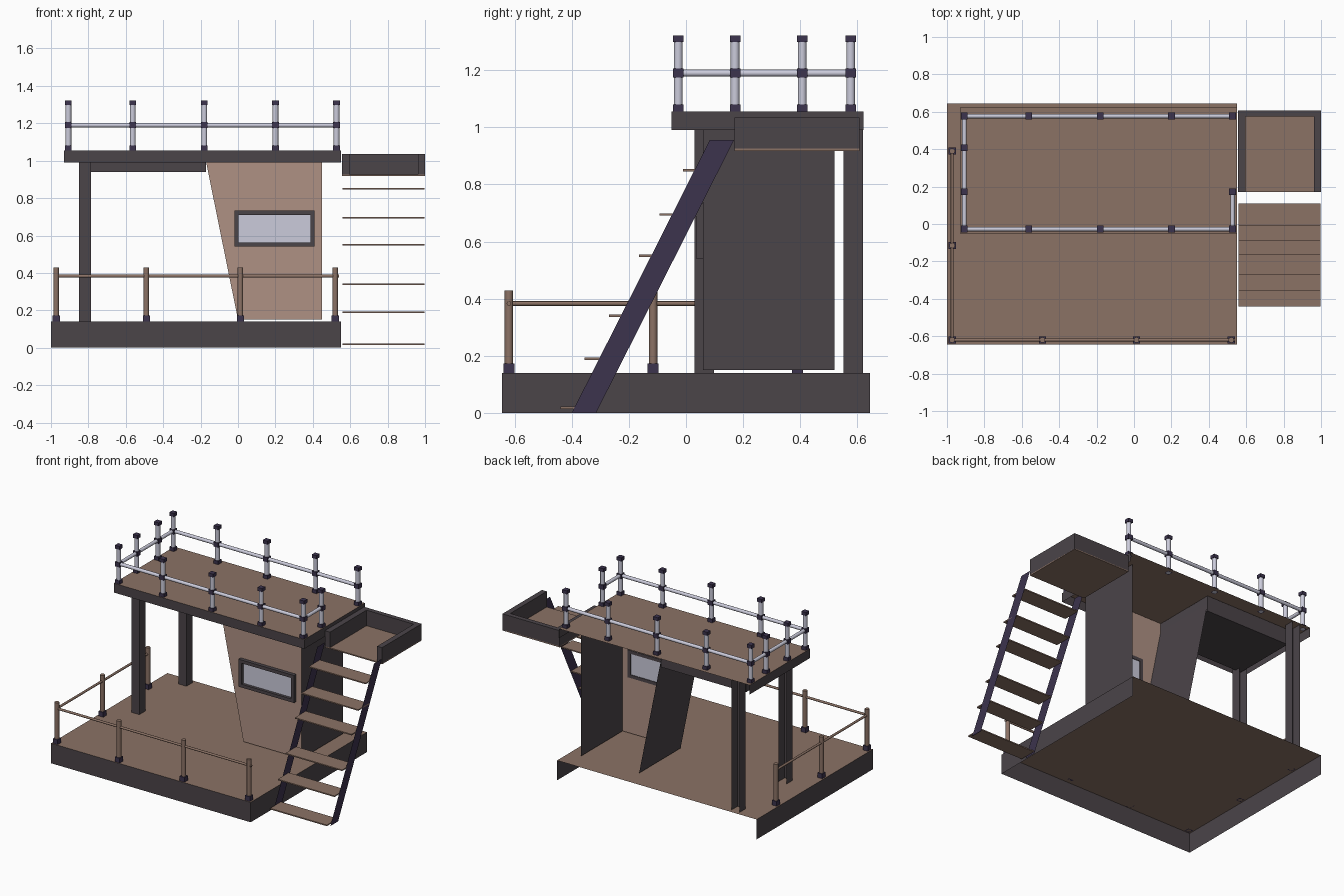
import bpy, bmesh
from mathutils import Vector, Matrix

cube = bpy.data.objects.get("Cube")
if cube:
    bpy.data.objects.remove(cube, do_unlink=True)


def material(name, color):
    m = bpy.data.materials.new(name)
    m.use_nodes = True
    m.diffuse_color = (*color, 1)
    bsdf = next(n for n in m.node_tree.nodes if n.type == 'BSDF_PRINCIPLED')
    bsdf.inputs["Base Color"].default_value = (*color, 1)
    return m


BROWN = material("brown deck", (0.26, 0.168, 0.13))
TAN = material("tan wall", (0.43, 0.285, 0.23))
DARK = material("dark charcoal", (0.07, 0.058, 0.066))
PURPLE = material("dark purple", (0.045, 0.033, 0.075))
METAL = material("pale metal", (0.6, 0.6, 0.71))


def finish(name, bm, *mats):
    me = bpy.data.meshes.new(name)
    bm.to_mesh(me)
    bm.free()
    for m in mats:
        me.materials.append(m)
    ob = bpy.data.objects.new(name, me)
    bpy.context.collection.objects.link(ob)
    return ob


def add_box(bm, lo, hi, skip=()):
    """Box between two corners; skip lists outward directions left open."""
    lo, hi = Vector(lo), Vector(hi)
    mat = Matrix.Translation((lo + hi) / 2) @ Matrix.Diagonal((*(hi - lo), 1))
    verts = bmesh.ops.create_cube(bm, size=1, matrix=mat)["verts"]
    faces = {f for v in verts for f in v.link_faces}
    for f in faces:
        f.normal_update()
    gone = [f for f in faces if any(f.normal.dot(Vector(d)) > 0.9 for d in skip)]
    if gone:
        bmesh.ops.delete(bm, geom=gone, context='FACES')


def box(name, lo, hi, mat, skip=()):
    bm = bmesh.new()
    add_box(bm, lo, hi, skip)
    return finish(name, bm, mat)


def panel(name, points, mat):
    bm = bmesh.new()
    bm.faces.new([bm.verts.new(p) for p in points])
    return finish(name, bm, mat)


def rod(name, a, b, radius, mat, sides=12):
    a, b = Vector(a), Vector(b)
    bm = bmesh.new()
    rot = (b - a).to_track_quat('Z', 'Y').to_matrix().to_4x4()
    bmesh.ops.create_cone(bm, cap_ends=True, segments=sides, radius1=radius, radius2=radius,
                          depth=(b - a).length, matrix=Matrix.Translation((a + b) / 2) @ rot)
    for f in bm.faces:
        f.smooth = len(f.verts) == 4
    return finish(name, bm, mat)


def block(name, x, y, z0, z1, half, mat):
    return box(name, (x - half, y - half, z0), (x + half, y + half, z1), mat)


UP, DOWN, BACK, FRONT = (0, 0, 1), (0, 0, -1), (0, 1, 0), (0, -1, 0)


def deck(name, lo, hi):
    """Deck with a brown top and dark skirts, open below and behind."""
    bm = bmesh.new()
    add_box(bm, lo, hi, (DOWN, BACK))
    for f in bm.faces:
        f.normal_update()
        f.material_index = 0 if f.normal.z > 0.5 else 1
    return finish(name, bm, BROWN, DARK)


deck("lower_deck", (-1, -0.645, 0), (0.55, 0.645, 0.14))
deck("upper_deck", (-0.93, -0.05, 0.99), (0.55, 0.622, 1.055))

# Roof supports: channels open at the back
for name, y in (("front_support", 0.03), ("back_support", 0.552)):
    box(name, (-0.85, y, 0.14), (-0.787, y + 0.068, 1.05), DARK, (BACK, UP, DOWN))
box("soffit", (-0.83, 0.06, 0.94), (-0.17, 0.52, 1.05), DARK)

# Cabin: tan front around a window, dark side walls, open back
CY, CB = 0.06, 0.52
outer = [(0, 0.15), (0.45, 0.15), (0.45, 1.05), (-0.182, 1.05)]
hole = [(0, 0.56), (0.4, 0.56), (0.4, 0.715), (0, 0.715)]
bm = bmesh.new()
ring_out = [bm.verts.new((x, CY, z)) for x, z in outer]
ring_in = [bm.verts.new((x, CY, z)) for x, z in hole]
for i in range(4):
    j = (i + 1) % 4
    bm.faces.new((ring_out[i], ring_out[j], ring_in[j], ring_in[i]))
finish("cabin_front", bm, TAN)
for name, bottom, top in (("cabin_left_wall", 0.45, 0.45), ("cabin_right_wall", 0, -0.182)):
    panel(name, [(bottom, CY, 0.15), (bottom, CB, 0.15), (top, CB, 1.05), (top, CY, 1.05)], DARK)

# Window
bm = bmesh.new()
for lo, hi in (((-0.02, 0.54), (0.41, 0.563)), ((-0.02, 0.71), (0.41, 0.733)),
               ((-0.02, 0.563), (0.003, 0.71)), ((0.387, 0.563), (0.41, 0.71))):
    add_box(bm, (lo[0], 0.035, lo[1]), (hi[0], 0.064, hi[1]))
finish("window_frame", bm, DARK)
box("window_pane", (0, 0.055, 0.56), (0.39, 0.06, 0.713), METAL)

# Side landing with three walls, open at the front
box("landing_floor", (0.555, 0.17, 0.918), (1, 0.608, 0.926), BROWN)
bm = bmesh.new()
add_box(bm, (0.555, 0.17, 0.92), (0.595, 0.608, 1.035))
add_box(bm, (0.962, 0.17, 0.92), (1, 0.608, 1.035))
add_box(bm, (0.595, 0.575, 0.92), (0.962, 0.608, 1.035))
finish("landing_walls", bm, DARK)

# Stairs
for name, x in (("stringer_inner", 0.558), ("stringer_outer", 0.998)):
    panel(name, [(x, -0.4, 0), (x, -0.315, 0), (x, 0.168, 0.955), (x, 0.083, 0.955)], PURPLE)
for z, y in ((0.018, -0.44), (0.19, -0.355), (0.34, -0.27),
             (0.55, -0.165), (0.695, -0.092), (0.85, -0.01)):
    box("stair_tread", (0.558, y, z - 0.004), (0.998, y + 0.12, z + 0.004), BROWN)

# Lower railing
LX, LY = -0.972, -0.62
for x, y in ((LX, LY), (-0.49, LY), (0.013, LY), (0.52, LY), (LX, -0.115), (LX, 0.39)):
    rod("lower_rail_post", (x, y, 0.14), (x, y, 0.428), 0.015, BROWN)
    block("lower_rail_foot", x, y, 0.14, 0.173, 0.019, PURPLE)
rod("lower_front_rail", (LX, LY, 0.383), (0.54, LY, 0.383), 0.008, BROWN)
rod("lower_side_rail", (LX, LY, 0.383), (LX, 0.39, 0.383), 0.008, BROWN)

# Upper railing
X0, X1, Y0, Y1, RZ = -0.907, 0.527, -0.027, 0.577, 1.19
spots = [(x, y) for y in (Y0, Y1) for x in (X0, -0.563, -0.18, 0.2, X1)]
spots += [(X0, 0.172), (X0, 0.407), (X1, 0.172)]
for x, y in spots:
    rod("upper_rail_post", (x, y, 1.055), (x, y, 1.31), 0.0155, METAL)
    for part, z0, z1 in (("foot", 1.055, 1.08), ("clamp", 1.174, 1.206), ("cap", 1.298, 1.322)):
        block("upper_rail_" + part, x, y, z0, z1, 0.018, PURPLE)
for name, a, b in (("front", (X0, Y0), (X1, Y0)), ("back", (X0, Y1), (X1, Y1)),
                   ("right", (X0, Y0), (X0, Y1)), ("left", (X1, Y0), (X1, 0.172))):
    rod("upper_%s_rail" % name, (*a, RZ), (*b, RZ), 0.012, METAL)
